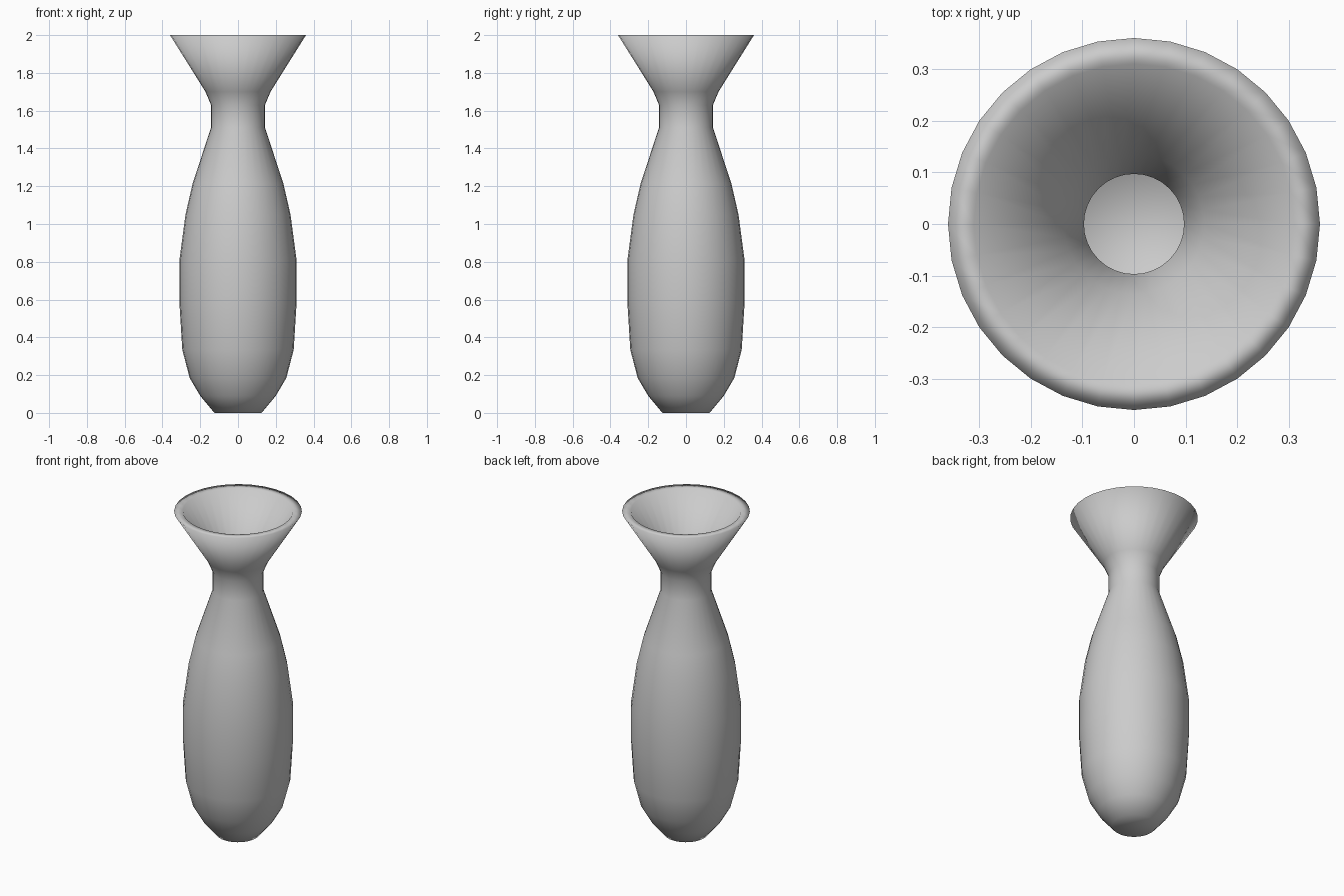
import bpy, bmesh, math

if "Cube" in bpy.data.objects:
    bpy.data.objects.remove(bpy.data.objects["Cube"])

SIDES = 32
WALL = 0.046

# Outer profile (radius, height) from foot to lip
outer = [(0.125, 0.0), (0.2, 0.09), (0.256, 0.185), (0.295, 0.335),
         (0.31, 0.58), (0.31, 0.81), (0.278, 1.05), (0.24, 1.215),
         (0.143, 1.51), (0.143, 1.63), (0.172, 1.70), (0.36, 2.0)]

# Inner profile: outer profile moved inwards by an even wall thickness
inner = [(0.31, 2.0), (0.136, 1.722), (0.097, 1.63), (0.097, 1.505)]
for (r, z), a, b in reversed(list(zip(outer[1:8], outer[0:7], outer[2:9]))):
    dr, dz = b[0] - a[0], b[1] - a[1]
    n = math.hypot(dr, dz)
    inner.append((r - WALL * dz / n, z + WALL * dr / n))
inner.append((0.105, WALL))

# Revolve the closed-wall profile
bm = bmesh.new()
rings = []
for r, z in outer + inner:
    rings.append([bm.verts.new((r * math.cos(2 * math.pi * i / SIDES),
                                r * math.sin(2 * math.pi * i / SIDES), z))
                  for i in range(SIDES)])
for lo, hi in zip(rings, rings[1:]):
    for i in range(SIDES):
        j = (i + 1) % SIDES
        bm.faces.new((lo[i], lo[j], hi[j], hi[i]))

# Foot and inside floor
bm.faces.new(rings[0][::-1])
bm.faces.new(rings[-1])
bmesh.ops.recalc_face_normals(bm, faces=bm.faces)
for f in bm.faces:
    f.smooth = True

mesh = bpy.data.meshes.new("vase")
bm.to_mesh(mesh)
bm.free()
vase = bpy.data.objects.new("vase", mesh)
bpy.context.collection.objects.link(vase)
